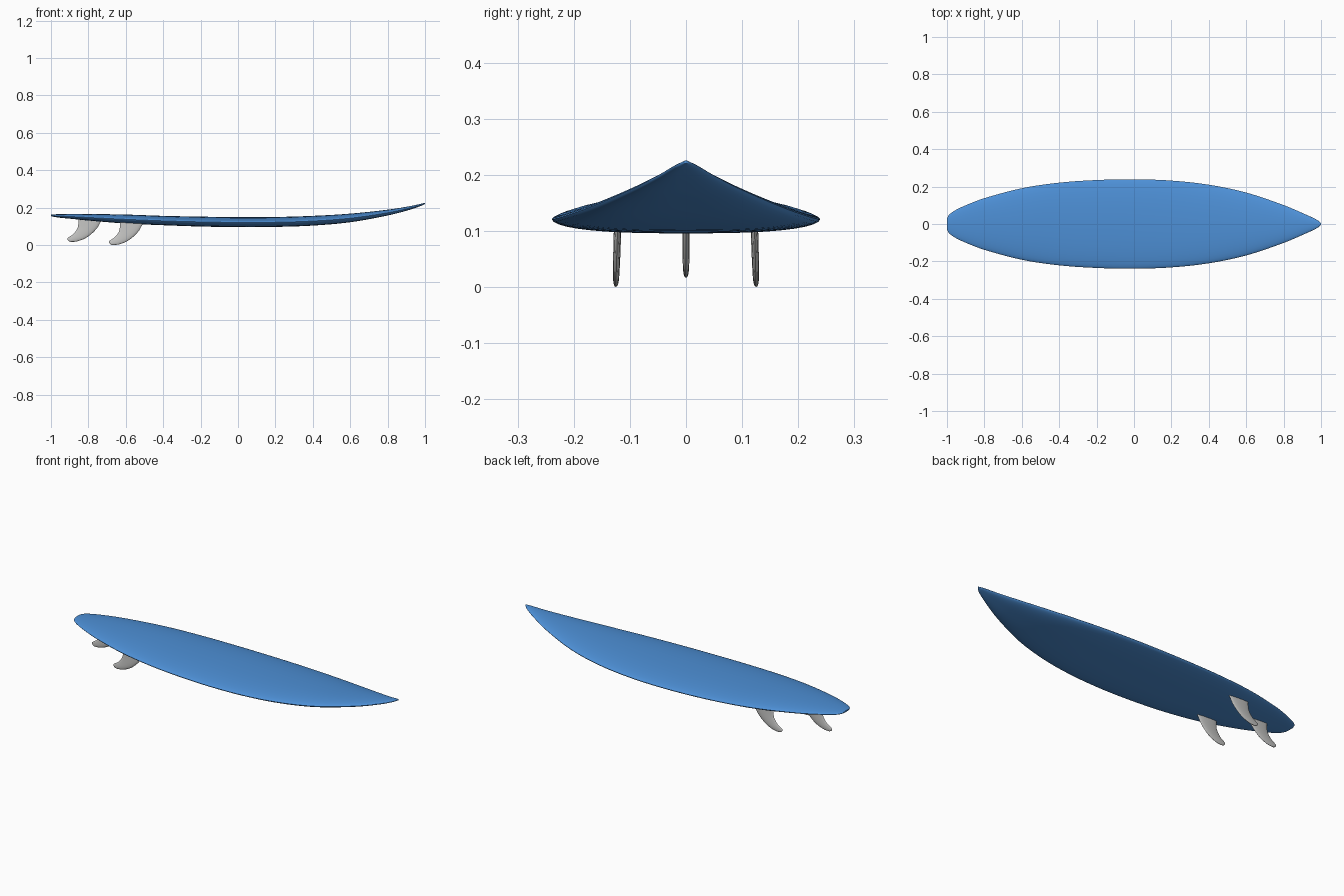
import bpy, math

if "Cube" in bpy.data.objects:
    bpy.data.objects.remove(bpy.data.objects["Cube"])


def material(name, rgb):
    m = bpy.data.materials.new(name)
    m.diffuse_color = (*rgb, 1)
    m.use_nodes = True
    m.node_tree.nodes["Principled BSDF"].inputs["Base Color"].default_value = m.diffuse_color
    return m


BLUE = material("board blue", (0.075, 0.28, 0.68))
GREY = material("fin grey", (0.55, 0.55, 0.54))


def smooth_rows(rows, steps):
    """Cubic interpolation through rows, using the first value as parameter."""
    def slope(i):
        a, b = rows[max(i - 1, 0)], rows[min(i + 1, len(rows) - 1)]
        return [(q - p) / (b[0] - a[0]) for p, q in zip(a, b)]
    out = []
    for i in range(len(rows) - 1):
        a, b, ma, mb = rows[i], rows[i + 1], slope(i), slope(i + 1)
        h = b[0] - a[0]
        for s in range(steps):
            t = s / steps
            t2, t3 = t * t, t * t * t
            out.append([(2*t3 - 3*t2 + 1) * p + (t3 - 2*t2 + t) * h * u
                        + (3*t2 - 2*t3) * q + (t3 - t2) * h * v
                        for p, q, u, v in zip(a, b, ma, mb)])
    out.append(list(rows[-1]))
    return out


def loft(name, rings, mat):
    """Skin closed rings of equal size and cap both ends."""
    n = len(rings[0])
    verts = [p for r in rings for p in r]
    faces = [(i*n + j, i*n + (j + 1) % n, (i + 1)*n + (j + 1) % n, (i + 1)*n + j)
             for i in range(len(rings) - 1) for j in range(n)]
    faces += [tuple(reversed(range(n))), tuple(range(len(verts) - n, len(verts)))]
    me = bpy.data.meshes.new(name)
    me.from_pydata(verts, [], faces)
    me.materials.append(mat)
    ob = bpy.data.objects.new(name, me)
    bpy.context.collection.objects.link(ob)
    bpy.ops.object.select_all(action='DESELECT')
    ob.select_set(True)
    bpy.context.view_layer.objects.active = ob
    bpy.ops.object.mode_set(mode='EDIT')
    bpy.ops.mesh.select_all(action='SELECT')
    bpy.ops.mesh.normals_make_consistent(inside=False)
    bpy.ops.object.mode_set(mode='OBJECT')
    bpy.ops.object.shade_smooth_by_angle(angle=math.radians(50))
    return ob


# Board stations from tail to nose: x, half width, bottom z, deck z
stations = [
    (-1.0, 0.030, 0.155, 0.163), (-0.99, 0.048, 0.152, 0.164),
    (-0.96, 0.071, 0.147, 0.165), (-0.9, 0.100, 0.141, 0.166),
    (-0.8, 0.138, 0.131, 0.166), (-0.6, 0.191, 0.115, 0.163),
    (-0.4, 0.221, 0.106, 0.156), (-0.2, 0.235, 0.099, 0.152),
    (0.0, 0.239, 0.096, 0.149), (0.2, 0.232, 0.097, 0.150),
    (0.4, 0.210, 0.104, 0.156), (0.6, 0.168, 0.122, 0.168),
    (0.8, 0.101, 0.158, 0.189), (0.92, 0.050, 0.189, 0.208),
    (0.98, 0.021, 0.210, 0.221), (1.0, 0.004, 0.220, 0.226),
]


def board_ring(x, w, zb, zt, n=40):
    ze = zb + 0.47 * (zt - zb)
    ring = []
    for k in range(n):
        a = 2 * math.pi * k / n
        u, up = math.cos(a), math.sin(a) >= 0
        if up:      # domed deck
            z = ze + (zt - ze) * max(0, 1 - abs(u) ** 2.2) ** 0.6
        else:       # flatter bottom
            z = ze - (ze - zb) * max(0, 1 - abs(u) ** 2.8) ** 0.5
        ring.append((x, w * u, z))
    return ring


loft("board", [board_ring(*s) for s in smooth_rows(stations, 5)], BLUE)

# Fin chords from root to tip: parameter, front x, front z, rear x, rear z, half thickness
chords = [
    (0.0, -0.715, 0.152, -0.855, 0.152, 0.006),
    (1.0, -0.735, 0.122, -0.853, 0.122, 0.0065),
    (2.0, -0.757, 0.086, -0.859, 0.088, 0.0065),
    (3.0, -0.803, 0.044, -0.880, 0.059, 0.006),
    (4.0, -0.855, 0.021, -0.902, 0.044, 0.005),
    (4.6, -0.893, 0.017, -0.912, 0.036, 0.0035),
    (5.0, -0.907, 0.023, -0.912, 0.031, 0.001),
]


def fin(name, dx, y, dz, cant):
    rings = []
    for _, fx, fz, rx, rz, th in smooth_rows(chords, 4):
        ring = []
        for k in range(16):
            a = 2 * math.pi * k / 16
            t = (1 - math.cos(a)) / 2          # 0 front, 1 rear
            side = th * math.sin(a) * (1.2 - 0.4 * t)
            z = fz + (rz - fz) * t
            ring.append((fx + (rx - fx) * t + dx,
                         y + side + cant * (0.12 - z), z + dz))
        rings.append(ring)
    return loft(name, rings, GREY)


# Centre fin and the mirrored pair of side fins
fin("centre_fin", 0, 0, 0, 0)
for label, s in (("left", 1), ("right", -1)):
    fin(label + "_side_fin", 0.222, s * 0.122, -0.0165, s * 0.03)
